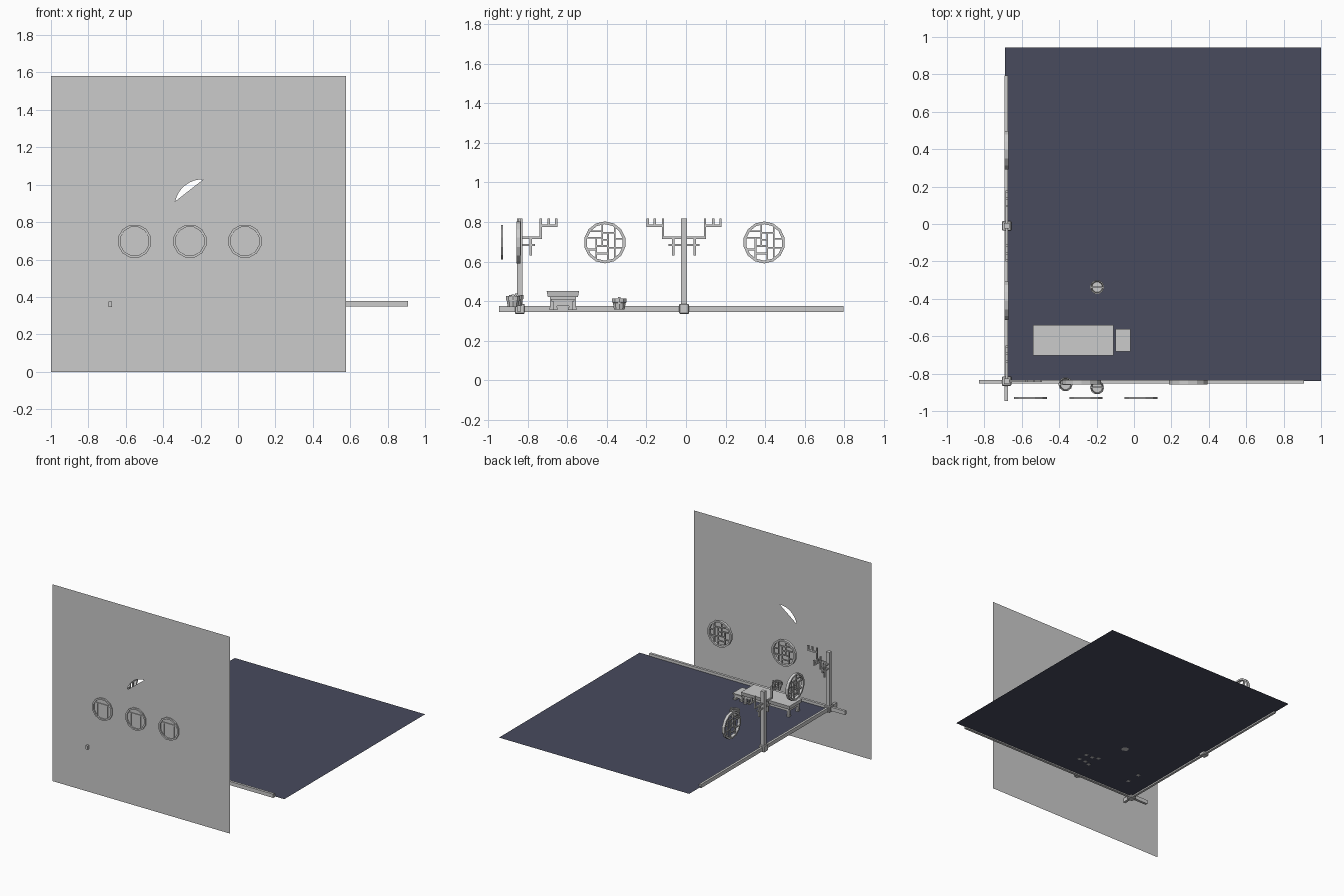
import bpy, bmesh, math
from mathutils import Matrix

if "Cube" in bpy.data.objects:
    bpy.data.objects.remove(bpy.data.objects["Cube"])

FLOOR = 0.357

def make(name, bm, loc=(0, 0, 0), rot=0, mat=None):
    bmesh.ops.recalc_face_normals(bm, faces=bm.faces)
    me = bpy.data.meshes.new(name)
    bm.to_mesh(me)
    bm.free()
    ob = bpy.data.objects.new(name, me)
    ob.location = loc
    ob.rotation_euler[2] = rot
    bpy.context.collection.objects.link(ob)
    if mat:
        me.materials.append(mat)
    return ob

def box(bm, x0, x1, y0, y1, z0, z1):
    m = Matrix.Translation(((x0+x1)/2, (y0+y1)/2, (z0+z1)/2)) @ Matrix.Diagonal((x1-x0, y1-y0, z1-z0, 1))
    bmesh.ops.create_cube(bm, size=1, matrix=m)

def ring(bm, ro, ri, t, n):
    # flat-sided ring standing in the XZ plane
    loops = []
    for i in range(n):
        a = 2*math.pi*(i+0.5)/n
        c, s = math.cos(a), math.sin(a)
        loops.append([bm.verts.new((r*c, y, r*s)) for r, y in
                      ((ro, -t/2), (ro, t/2), (ri, t/2), (ri, -t/2))])
    for i in range(n):
        a, b = loops[i], loops[(i+1) % n]
        for k in range(4):
            bm.faces.new((a[k], b[k], b[(k+1) % 4], a[(k+1) % 4]))

# floor
blue = bpy.data.materials.new("dark_blue")
blue.diffuse_color = (0.065, 0.07, 0.11, 1)
blue.use_nodes = True
blue.node_tree.nodes["Principled BSDF"].inputs["Base Color"].default_value = blue.diffuse_color
bm = bmesh.new()
bm.faces.new([bm.verts.new(p) for p in ((-0.69, -0.84, FLOOR), (1, -0.84, FLOOR), (1, 0.945, FLOOR), (-0.69, 0.945, FLOOR))])
make("floor", bm, mat=blue)

# front wall with a crescent-like opening
bm = bmesh.new()
outer = [(-1, 0), (0.577, 0), (0.577, 1.58), (-1, 1.58)]
hole = [(-0.19+0.149*math.cos(math.radians(88+i*10)), 0.88+0.149*math.sin(math.radians(88+i*10))) for i in range(9)]
edges = []
for pts in (outer, hole):
    vs = [bm.verts.new((x, -0.925, z)) for x, z in pts]
    edges += [bm.edges.new((vs[i], vs[(i+1) % len(vs)])) for i in range(len(vs))]
bmesh.ops.triangle_fill(bm, use_beauty=True, edges=edges)
make("front_wall", bm)

# round wall ornaments
for i, x in enumerate((-0.553, -0.257, 0.037)):
    bm = bmesh.new()
    ring(bm, 0.091, 0.078, 0.01, 12)
    box(bm, -0.068, 0.068, -0.003, 0.003, 0.036, 0.043)
    for s in (-1, 1):
        box(bm, s*0.043-0.003, s*0.043+0.003, -0.003, 0.003, -0.062, 0.038)
    make("wall_ornament_%d" % i, bm, (x, -0.93, 0.698))

# sill beams
bm = bmesh.new()
box(bm, -0.692, -0.674, -0.945, 0.795, 0.346, 0.376)
make("side_beam", bm)
bm = bmesh.new()
box(bm, -0.828, 0.91, -0.853, -0.833, 0.348, 0.378)
make("front_beam", bm)

# posts with base blocks
for i, y in enumerate((-0.84, -0.01)):
    bm = bmesh.new()
    box(bm, -0.696, -0.666, y-0.015, y+0.015, 0.37, 0.817)
    make("post_%d" % i, bm)
    bm = bmesh.new()
    box(bm, -0.706, -0.656, y-0.025, y+0.025, 0.336, 0.387)
    bmesh.ops.bevel(bm, geom=bm.edges[:], offset=0.004, segments=1, affect='EDGES')
    make("post_base_%d" % i, bm)

# stepped lattice brackets: (u0, u1, z0, z1) measured from the post centre
BARS = [(0.01, 0.078, 0.678, 0.69), (0.049, 0.061, 0.63, 0.728), (0.01, 0.112, 0.715, 0.727),
        (0.1, 0.112, 0.715, 0.817), (0.1, 0.19, 0.775, 0.787), (0.141, 0.153, 0.775, 0.817),
        (0.178, 0.19, 0.775, 0.817)]
for i, (y, rot) in enumerate(((-0.84, 0), (-0.84, 90), (-0.01, 90), (-0.01, -90))):
    bm = bmesh.new()
    for u0, u1, z0, z1 in BARS:
        box(bm, u0, u1, -0.006, 0.006, z0, z1)
    make("bracket_%d" % i, bm, (-0.681, y, 0), math.radians(rot))

# round lattice windows: (u0, u1, w0, w1) bars
LAT = [(-0.048, -0.04, -0.085, 0.02), (-0.018, -0.01, -0.02, 0.095), (0.012, 0.02, -0.095, 0.05),
       (0.045, 0.053, -0.075, 0.078), (-0.09, -0.01, 0.02, 0.028), (-0.015, 0.05, 0.045, 0.053),
       (-0.078, -0.01, 0.052, 0.06), (-0.045, 0.015, -0.022, -0.014), (0.016, 0.092, -0.03, -0.022),
       (0.05, 0.095, 0.015, 0.023), (-0.085, -0.045, -0.04, -0.032), (-0.045, 0.016, -0.06, -0.052),
       (-0.018, 0.016, 0.01, 0.018)]
for i, (x, y, rot) in enumerate(((-0.681, -0.41, 90), (-0.681, 0.395, 90), (-0.28, -0.846, 0), (0.29, -0.846, 0))):
    bm = bmesh.new()
    ring(bm, 0.106, 0.092, 0.022, 14)
    for u0, u1, w0, w1 in LAT:
        box(bm, u0, u1, -0.005, 0.005, w0, w1)
    make("lattice_window_%d" % i, bm, (x, y, 0.697), math.radians(rot))

# low table and stool share one construction
def table(name, cx, cy, lx, ly, top, thick):
    bm = bmesh.new()
    box(bm, -lx, lx, -ly, ly, top-thick, top)
    for v in bm.verts:                                  # tapered underside
        if v.co.z < top-thick/2:
            v.co.y *= 0.93
            v.co.x *= 0.98
    make(name + "_top", bm, (cx, cy, 0))
    ax, ay = lx*0.93, ly*0.8
    bm = bmesh.new()
    box(bm, -ax, ax, -ay, ay, top-thick-0.022, top-thick)
    make(name + "_apron", bm, (cx, cy, 0))
    bm = bmesh.new()
    for sx in (-1, 1):
        for sy in (-1, 1):
            for w, z0, z1 in ((0.009, FLOOR-0.001, top-thick-0.02), (0.012, FLOOR-0.001, FLOOR+0.01)):
                px, py = sx*(ax-0.009), sy*(ay-0.009)
                box(bm, px-w, px+w, py-w, py+w, z0, z1)
    make(name + "_legs", bm, (cx, cy, 0))

table("table", -0.325, -0.622, 0.215, 0.082, 0.452, 0.03)
table("stool", -0.06, -0.622, 0.04, 0.06, 0.412, 0.014)

# small tapered buckets with side lugs and a carrying bar
for i, (x, y, z) in enumerate(((-0.197, -0.337, FLOOR), (-0.366, -0.857, 0.375), (-0.197, -0.874, 0.37))):
    bm = bmesh.new()
    prof = [(0.028, 0), (0.034, 0.035), (0.038, 0.036), (0.038, 0.056), (0.032, 0.056), (0.028, 0.01)]
    n = 10
    rows = [[bm.verts.new((r*math.cos(2*math.pi*k/n), r*math.sin(2*math.pi*k/n), h)) for k in range(n)] for r, h in prof]
    for a, b in zip(rows, rows[1:]):
        for k in range(n):
            bm.faces.new((a[k], a[(k+1) % n], b[(k+1) % n], b[k]))
    bm.faces.new(rows[0])
    bm.faces.new(rows[-1])
    make("bucket_%d" % i, bm, (x, y, z))
    bm = bmesh.new()
    box(bm, -0.035, 0.035, -0.004, 0.004, 0.054, 0.062)
    for s in (-1, 1):
        box(bm, s*0.034-0.003, s*0.034+0.003, -0.007, 0.007, 0.03, 0.064)
    make("bucket_handle_%d" % i, bm, (x, y, z))
